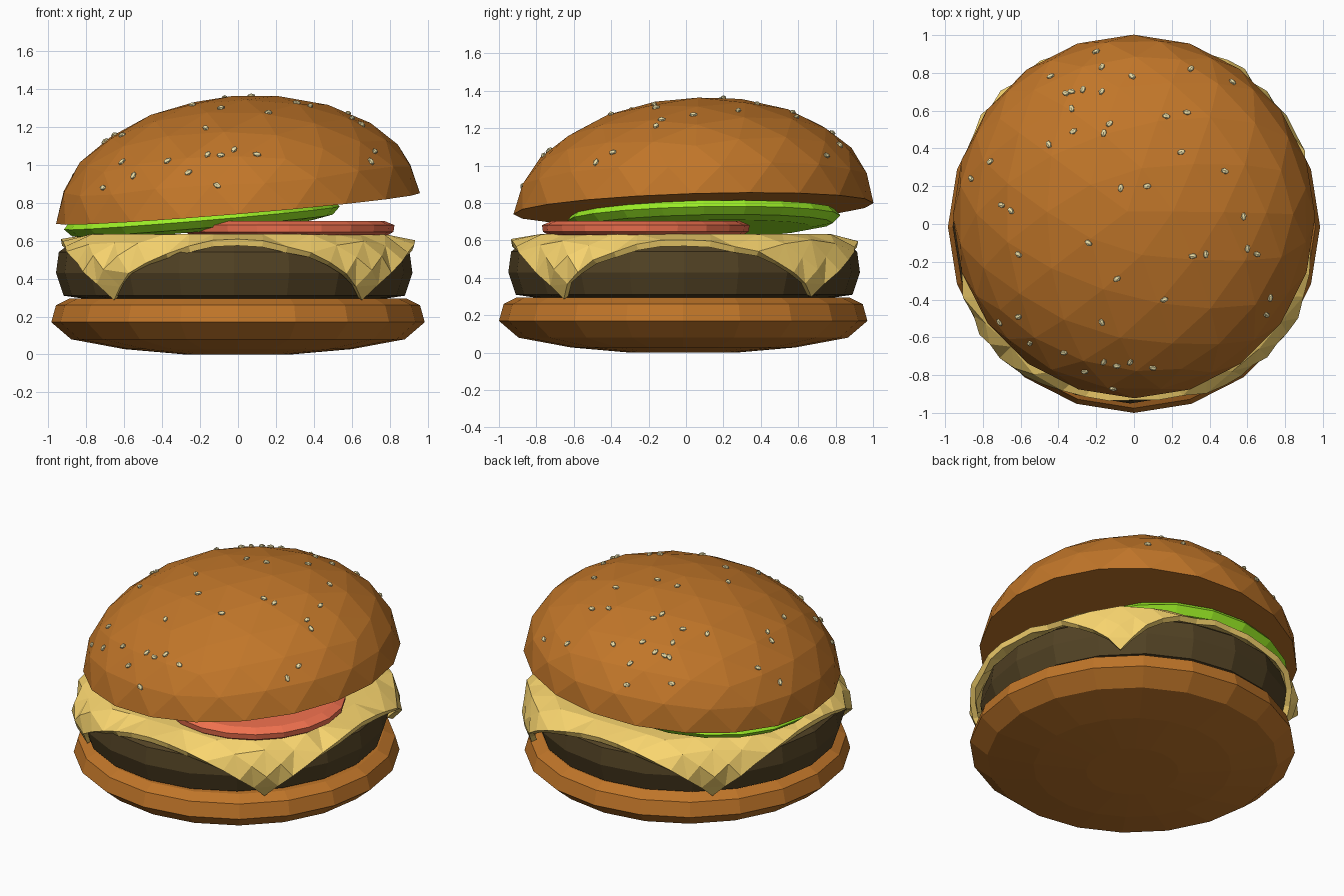
import bpy, bmesh, math, random
from mathutils import Vector, Matrix

if "Cube" in bpy.data.objects:
    bpy.data.objects.remove(bpy.data.objects["Cube"])

random.seed(4)


def material(name, rgb):
    m = bpy.data.materials.new(name)
    m.diffuse_color = (*rgb, 1)
    m.use_nodes = True
    m.node_tree.nodes["Principled BSDF"].inputs["Base Color"].default_value = m.diffuse_color
    return m


BUN = material("bun_crust", (0.53, 0.18, 0.022))
MEAT = material("grilled_meat", (0.085, 0.055, 0.018))
CHEESE = material("cheese_yellow", (0.95, 0.67, 0.16))
TOMATO = material("tomato_red", (0.90, 0.17, 0.08))
GREEN = material("leaf_green", (0.34, 0.88, 0.02))
SEED = material("seed_cream", (0.85, 0.75, 0.40))


def add(name, bm, mat, recalc=True):
    if recalc:
        bmesh.ops.recalc_face_normals(bm, faces=bm.faces)
    me = bpy.data.meshes.new(name)
    bm.to_mesh(me)
    bm.free()
    me.materials.append(mat)
    ob = bpy.data.objects.new(name, me)
    bpy.context.collection.objects.link(ob)
    return ob


def lathe(name, profile, sides, mat, loc=(0, 0, 0), tilt=(0, 0)):
    """Faceted disc from (radius, z) points listed bottom to top."""
    bm = bmesh.new()
    rings = []
    for r, z in profile:
        angles = [2 * math.pi * i / sides for i in range(sides)]
        rings.append([bm.verts.new((r * math.cos(a), r * math.sin(a), z)) for a in angles])
    for lo, hi in zip(rings, rings[1:]):
        for i in range(sides):
            j = (i + 1) % sides
            bm.faces.new((lo[i], lo[j], hi[j], hi[i]))
    bm.faces.new(rings[0][::-1])
    bm.faces.new(rings[-1])
    ob = add(name, bm, mat)
    ob.location = loc
    ob.rotation_euler = (tilt[0], tilt[1], 0)
    return ob


# Bottom bun and patty
lathe("bottom_bun", [(0.28, 0.0), (0.60, 0.028), (0.88, 0.08), (0.985, 0.17),
                     (0.96, 0.26), (0.89, 0.295), (0.5, 0.30)], 20, BUN, (0, -0.015, 0))
lathe("patty", [(0.80, 0.295), (0.90, 0.31), (0.94, 0.43), (0.925, 0.54),
                (0.86, 0.59), (0.5, 0.60)], 20, MEAT, (-0.02, -0.01, 0))

# Cheese: a square slice whose corners bend down and tuck in around the patty
bm = bmesh.new()
bmesh.ops.create_grid(bm, x_segments=14, y_segments=14, size=0.9)
for v in bm.verts:
    r = v.co.xy.length
    e = max(0.0, r - 0.86)
    wobble = random.uniform(-0.012, 0.02) if e > 0.03 else 0
    if e:
        out = 0.86 + 0.135 * (1 - math.exp(-e / 0.07)) - 0.4 * max(0, e - 0.25) + wobble
        v.co.xy *= out / r
    v.co.z = 0.635 - 0.84 * e + wobble * 0.5
bmesh.ops.triangulate(bm, faces=bm.faces)
bm.normal_update()
if sum(f.normal.z for f in bm.faces) < 0:
    bmesh.ops.reverse_faces(bm, faces=bm.faces)
cheese = add("cheese_slice", bm, CHEESE, recalc=False)
solid = cheese.modifiers.new("thickness", "SOLIDIFY")
solid.thickness = 0.035
solid.offset = -1

# Tomato and leaf
lathe("tomato_slice", [(0.52, -0.038), (0.55, -0.02), (0.555, 0.015), (0.50, 0.038)],
      20, TOMATO, (0.27, -0.215, 0.667))
lathe("lettuce_leaf", [(0.58, -0.055), (0.69, -0.035), (0.73, 0.005), (0.70, 0.04), (0.5, 0.06)],
      20, GREEN, (-0.19, 0.095, 0.715), (0.02, -0.084))

# Top bun: faceted half ellipsoid, leaning slightly back and tilted
place = (Matrix.Translation((0, 0.04, 0.77)) @ Matrix.Rotation(-0.084, 4, 'Y')
         @ Matrix.Rotation(0.031, 4, 'X'))
bm = bmesh.new()
bmesh.ops.create_icosphere(bm, subdivisions=3, radius=1)
bmesh.ops.bisect_plane(bm, geom=bm.verts[:] + bm.edges[:] + bm.faces[:],
                       plane_co=(0, 0, 0), plane_no=(0, 0, -1), clear_outer=True, dist=0.001)
bmesh.ops.holes_fill(bm, edges=[e for e in bm.edges if e.is_boundary], sides=0)
for v in bm.verts:
    h = v.co.z
    v.co = place @ Vector((0.963 * v.co.x + 0.015 * h, 0.963 * v.co.y + 0.045 * h, 0.592 * h))
top_bun = add("top_bun", bm, BUN)

# Sesame seeds dropped onto the top bun from above
spots = [(-.2, .91), (-.17, .83), (-.44, .78), (-.01, .78), (.3, .82), (.52, .75), (-.36, .69),
         (-.33, .7), (-.27, .71), (-.17, .7), (-.33, .61), (-.13, .53), (-.16, .48), (-.32, .49),
         (-.45, .42), (.17, .57), (.28, .59), (.25, .38), (-.76, .33), (-.86, .24), (.48, .28),
         (-.07, .19), (.07, .2), (-.7, .1), (-.65, .07), (.58, .04), (-.24, -.1), (-.61, -.16),
         (.31, -.17), (.38, -.16), (.6, -.13), (.65, -.16), (-.09, -.29), (.16, -.4), (.72, -.39),
         (.7, -.48), (-.17, -.52), (-.61, -.49), (-.71, -.52), (-.55, -.63), (-.37, -.68),
         (-.16, -.73), (-.09, -.75), (-.02, -.73), (-.26, -.78), (.1, -.76), (-.11, -.87)]
bpy.context.view_layer.update()
bm = bmesh.new()
for x, y in spots:
    hit, co, normal, _ = top_bun.ray_cast(Vector((x, y, 3)), Vector((0, 0, -1)))
    if hit:
        m = (Matrix.Translation(co + normal * 0.004) @ normal.to_track_quat('Z', 'Y').to_matrix().to_4x4()
             @ Matrix.Rotation(random.uniform(0, math.pi), 4, 'Z')
             @ Matrix.Diagonal((0.024, 0.016, 0.013, 1)))
        bmesh.ops.create_icosphere(bm, subdivisions=1, radius=1, matrix=m)
add("sesame_seeds", bm, SEED)
